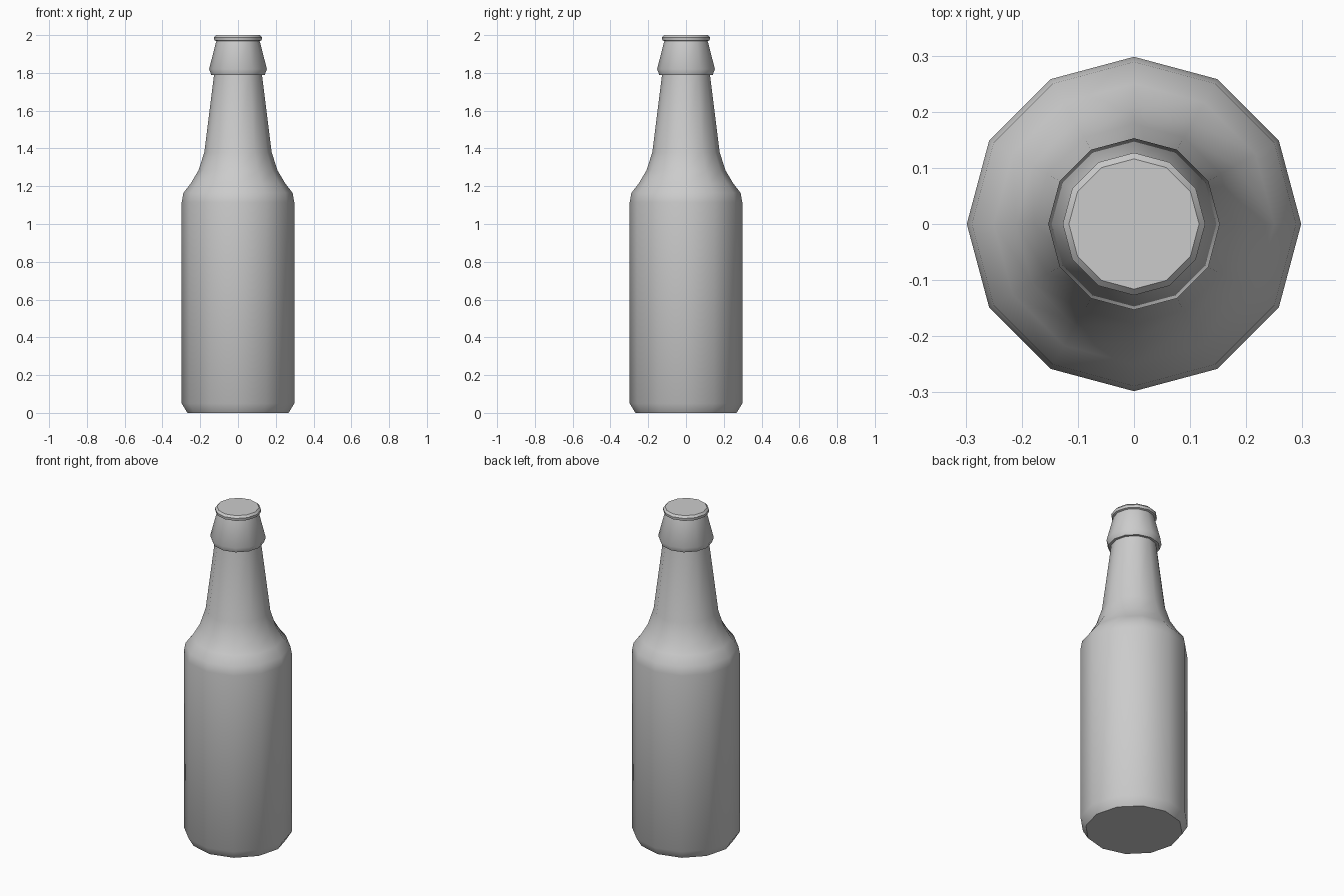
import bpy, bmesh, math

if "Cube" in bpy.data.objects:
    bpy.data.objects.remove(bpy.data.objects["Cube"])

SIDES = 12


def lathe(name, profile):
    """Revolve (radius, height) points around z and cap both ends."""
    bm = bmesh.new()
    rings = []
    for r, z in profile:
        rings.append([bm.verts.new((r * math.cos(2 * math.pi * i / SIDES),
                                    r * math.sin(2 * math.pi * i / SIDES), z))
                      for i in range(SIDES)])
    for low, high in zip(rings, rings[1:]):
        for i in range(SIDES):
            j = (i + 1) % SIDES
            bm.faces.new((low[i], low[j], high[j], high[i]))
    bm.faces.new(rings[0][::-1])
    bm.faces.new(rings[-1])
    bmesh.ops.recalc_face_normals(bm, faces=bm.faces)
    mesh = bpy.data.meshes.new(name)
    bm.to_mesh(mesh)
    bm.free()
    obj = bpy.data.objects.new(name, mesh)
    bpy.context.collection.objects.link(obj)
    bpy.ops.object.select_all(action='DESELECT')
    obj.select_set(True)
    bpy.context.view_layer.objects.active = obj
    bpy.ops.object.shade_smooth_by_angle(angle=math.radians(40))
    return obj


# One continuous bottle silhouette from foot to capped mouth
lathe("bottle", [
    # foot and body
    (0.268, 0.0), (0.298, 0.05), (0.298, 1.115),
    # shoulder
    (0.289, 1.165), (0.25, 1.215), (0.21, 1.282), (0.178, 1.38),
    # neck
    (0.127, 1.79),
    # collar
    (0.142, 1.79), (0.153, 1.82), (0.115, 1.968),
    # lip and closed top
    (0.125, 1.972), (0.127, 1.988), (0.116, 2.0), (0.104, 2.0),
])
